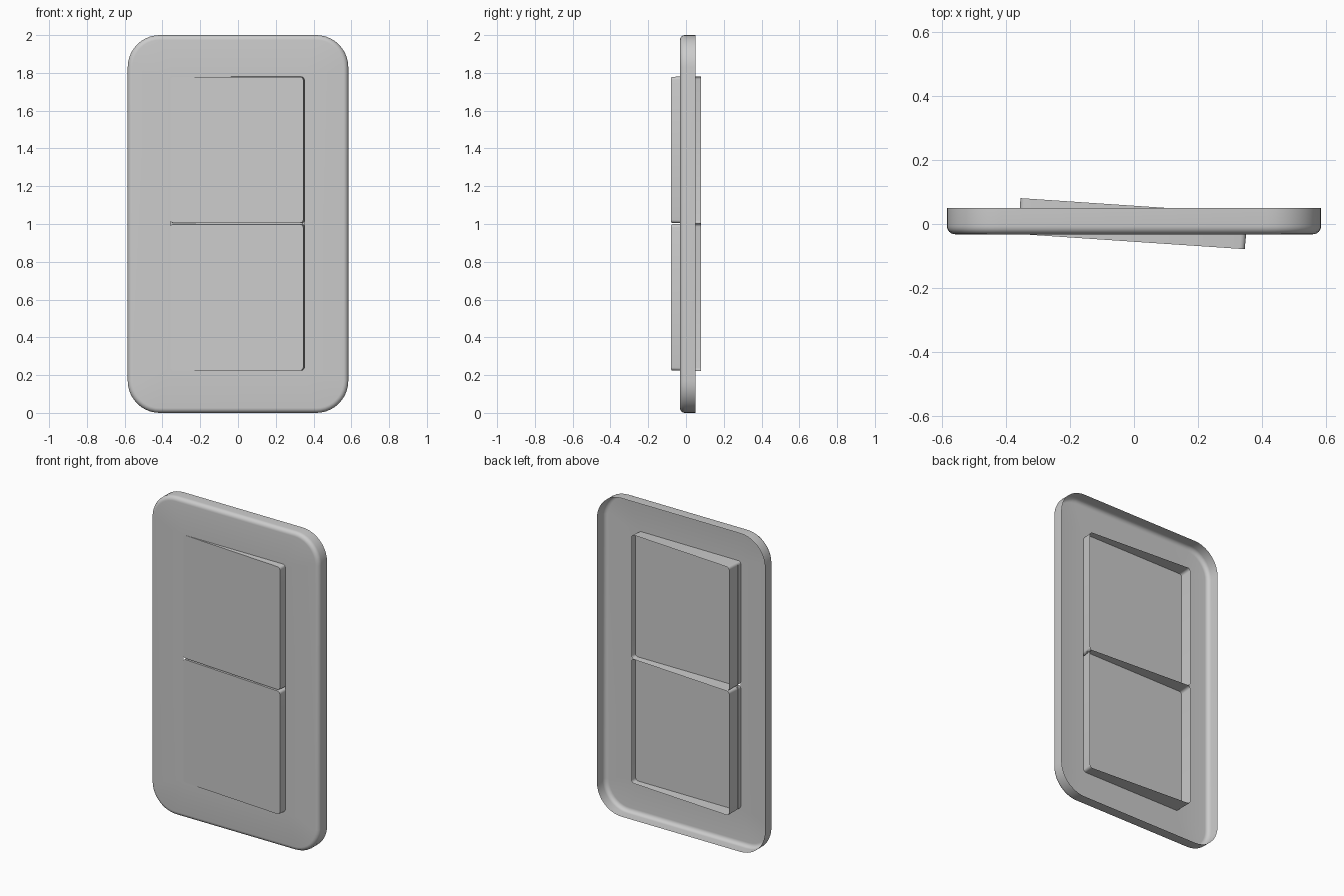
import bpy, bmesh, math

if "Cube" in bpy.data.objects:
    bpy.data.objects.remove(bpy.data.objects["Cube"])

grey = bpy.data.materials.new("light_grey")
grey.diffuse_color = (0.6, 0.6, 0.6, 1)
grey.use_nodes = True
grey.node_tree.nodes["Principled BSDF"].inputs["Base Color"].default_value = grey.diffuse_color


def rounded_rect(x0, x1, z0, z1, r, y, seg):
    """Points of a rounded rectangle facing the front."""
    pts = []
    corners = [(x1 - r, z1 - r), (x0 + r, z1 - r), (x0 + r, z0 + r), (x1 - r, z0 + r)]
    for q, (cx, cz) in enumerate(corners):
        for i in range(seg + 1):
            a = math.pi / 2 * (q + i / seg)
            pts.append((cx + r * math.cos(a), y, cz + r * math.sin(a)))
    return pts


def shell(name, rings, cap):
    """Open sheet through a list of rings, optionally closed at the last one."""
    bm = bmesh.new()
    loops = [[bm.verts.new(p) for p in ring] for ring in rings]
    for a, b in zip(loops, loops[1:]):
        n = len(a)
        for i in range(n):
            j = (i + 1) % n
            bm.faces.new((a[i], b[i], b[j], a[j]))
    if cap:
        bm.faces.new(loops[-1][::-1])
    # front faces look towards -y
    bm.normal_update()
    bmesh.ops.recalc_face_normals(bm, faces=bm.faces[:])
    if bm.faces[:][-1].normal.y > 0:
        bmesh.ops.reverse_faces(bm, faces=bm.faces[:])
    mesh = bpy.data.meshes.new(name)
    bm.to_mesh(mesh)
    bm.free()
    obj = bpy.data.objects.new(name, mesh)
    bpy.context.collection.objects.link(obj)
    mesh.materials.append(grey)
    bpy.ops.object.select_all(action='DESELECT')
    obj.select_set(True)
    bpy.context.view_layer.objects.active = obj
    bpy.ops.object.shade_smooth_by_angle(angle=math.radians(35))
    return obj


# Wall plate: hollow behind, rounded front edge, rectangular opening
W, FRONT, BACK, R, BEV, SEG = 0.584, -0.032, 0.05, 0.17, 0.026, 10
steps = [(0, BACK)]
for i in range(7):
    t = math.pi / 2 * i / 6
    steps.append((BEV * (1 - math.cos(t)), FRONT + BEV * (1 - math.sin(t))))
plate = [rounded_rect(-W + o, W - o, o, 2 - o, R - o, y, SEG) for o, y in steps]
plate.append(rounded_rect(-0.358, 0.351, 0.225, 1.779, 0.016, FRONT, SEG))
shell("wall_plate", plate, False)

# Flat panel closing the opening inside the rockers
shell("inner_panel", [rounded_rect(-0.359, 0.351, 0.225, 1.779, 0.016, -0.002, 4)], True)

# Two rockers: open-backed, slightly tapered boxes tilted about the vertical
TILT = math.atan(0.067)
DEPTH, HALF = 0.112, 0.356
for name, z0, z1 in (("lower_rocker", 0.222, 1.0015), ("upper_rocker", 1.0035, 1.782)):
    rings = [rounded_rect(-HALF + o, HALF - o, z0 + o, z1 - o, 0.016, y, 4)
             for o, y in ((0, DEPTH / 2), (0.003, -DEPTH / 2))]
    rocker = shell(name, rings, True)
    rocker.rotation_euler.z = -TILT
    rocker.location = (-0.003, 0.001, 0)
